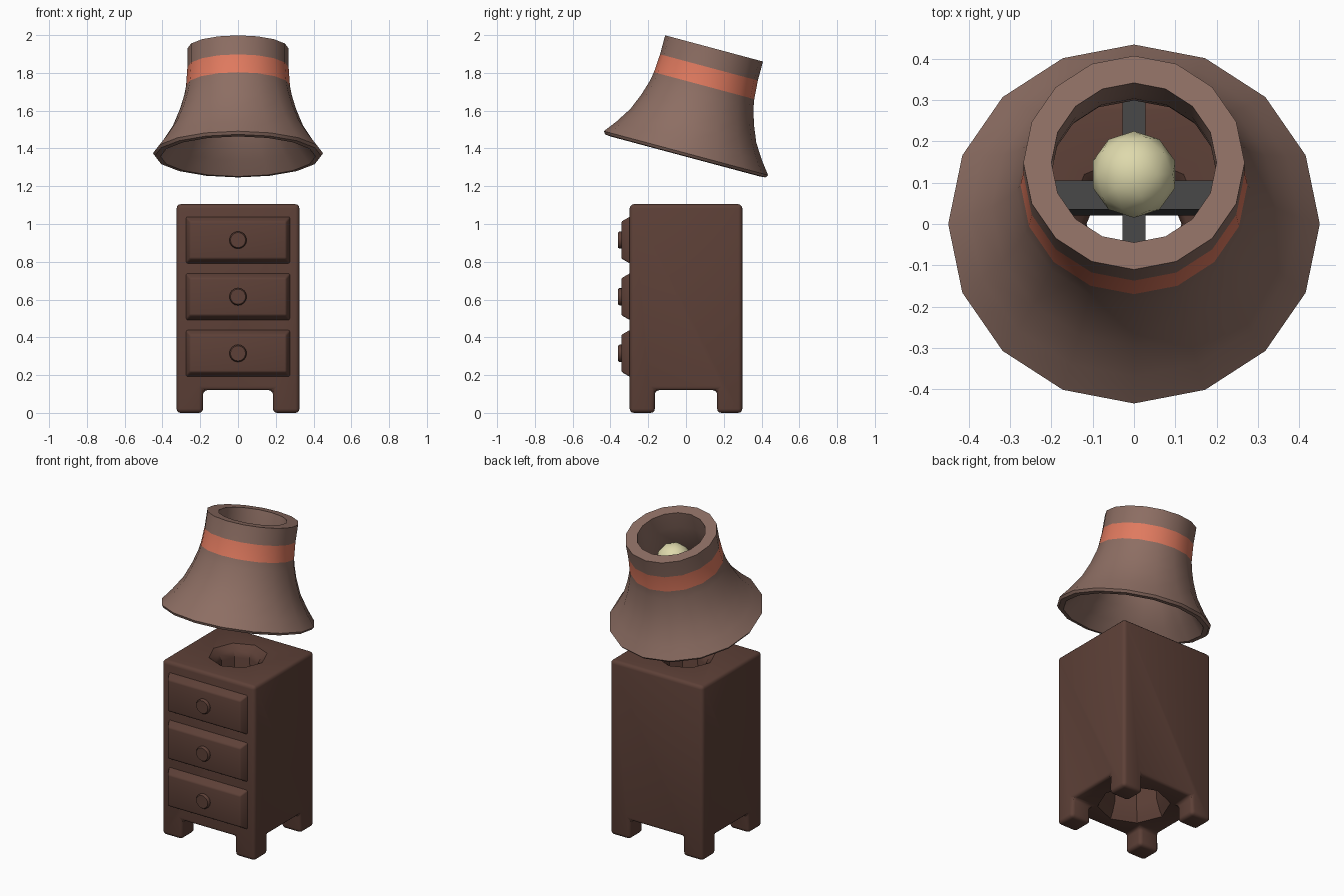
import bpy, bmesh, math
from mathutils import Matrix, Vector

if "Cube" in bpy.data.objects:
    bpy.data.objects.remove(bpy.data.objects["Cube"])


def material(name, hex_code):
    rgb = [int(hex_code[i:i + 2], 16) / 255 for i in (0, 2, 4)]
    m = bpy.data.materials.new(name)
    m.diffuse_color = [((c + 0.055) / 1.055) ** 2.4 if c > 0.04 else c / 12.92 for c in rgb] + [1]
    m.use_nodes = True
    m.node_tree.nodes["Principled BSDF"].inputs["Base Color"].default_value = m.diffuse_color
    return m


dark_wood = material("dark_wood", "5D4037")
shade_brown = material("shade_brown", "8D6E63")
band_orange = material("band_orange", "E07A5F")
bulb_cream = material("bulb_cream", "DED9AC")
metal_grey = material("metal_grey", "424242")


def finish(name, bm, mats, angle=35, matrix=None):
    bmesh.ops.recalc_face_normals(bm, faces=bm.faces)
    mesh = bpy.data.meshes.new(name)
    bm.to_mesh(mesh)
    bm.free()
    for m in mats:
        mesh.materials.append(m)
    mesh.shade_smooth()
    mesh.set_sharp_from_angle(angle=math.radians(angle))
    ob = bpy.data.objects.new(name, mesh)
    bpy.context.collection.objects.link(ob)
    if matrix:
        ob.matrix_world = matrix
    return ob


def lathe(profile, sides, closed=False):
    """Revolve (radius, height) points; open profiles get flat caps."""
    bm = bmesh.new()
    rings = [[bm.verts.new((r * math.cos(2 * math.pi * i / sides),
                            r * math.sin(2 * math.pi * i / sides), h))
              for i in range(sides)] for r, h in profile]
    pairs = list(zip(rings, rings[1:]))
    if closed:
        pairs.append((rings[-1], rings[0]))
    else:
        bm.faces.new(rings[0])
        bm.faces.new(rings[-1])
    for a, b in pairs:
        for i in range(sides):
            j = (i + 1) % sides
            bm.faces.new((a[i], a[j], b[j], b[i]))
    return bm


def box(size, centre=(0, 0, 0)):
    bm = bmesh.new()
    bmesh.ops.create_cube(bm, size=1, matrix=Matrix.Translation(centre) @ Matrix.Diagonal((*size, 1)))
    return bm


def bevel(bm, width, segments):
    edges = [e for e in bm.edges if len(e.link_faces) == 2 and e.calc_face_angle(0) > 0.5]
    bmesh.ops.bevel(bm, geom=edges, offset=width, segments=segments, profile=0.5,
                    affect='EDGES', clamp_overlap=True)


# Cabinet: a block with four corner legs, made from the outer sides of filled cells
xs, ys, zs = [-0.325, -0.185, 0.185, 0.325], [-0.298, -0.165, 0.165, 0.298], [0, 0.12, 1.105]
cells = {(i, j, k) for i in range(3) for j in range(3) for k in range(2)
         if k == 1 or (i != 1 and j != 1)}
bm = bmesh.new()
for c in cells:
    for axis in range(3):
        for side in (0, 1):
            n = list(c)
            n[axis] += 2 * side - 1
            if tuple(n) in cells:
                continue
            u, v = [a for a in range(3) if a != axis]
            quad = []
            for du, dv in ((0, 0), (1, 0), (1, 1), (0, 1)):
                p = list(c)
                p[axis] += side
                p[u] += du
                p[v] += dv
                quad.append(bm.verts.new((xs[p[0]], ys[p[1]], zs[p[2]])))
            bm.faces.new(quad)
bmesh.ops.remove_doubles(bm, verts=bm.verts, dist=0.0001)
bmesh.ops.recalc_face_normals(bm, faces=bm.faces)
bmesh.ops.dissolve_limit(bm, angle_limit=0.02, verts=bm.verts, edges=bm.edges)
bevel(bm, 0.022, 3)
cabinet = finish("cabinet", bm, [dark_wood])

# Eight-sided shaft running down through the cabinet
cutter = finish("shaft_cutter", lathe([(0.23, 0.05), (0.21, 0.12), (0.19, 0.16), (0.17, 0.22),
                                       (0.115, 1.04), (0.13, 1.075), (0.17, 1.105),
                                       (0.19, 1.12)], 8), [dark_wood])
cutter.hide_render = True
mod = cabinet.modifiers.new("shaft", 'BOOLEAN')
mod.operation = 'DIFFERENCE'
mod.solver = 'EXACT'
mod.object = cutter
bpy.context.view_layer.objects.active = cabinet
bpy.ops.object.modifier_apply(modifier=mod.name)
bpy.data.objects.remove(cutter)
cabinet.data.set_sharp_from_angle(angle=math.radians(35))

# Three drawers with chamfered fronts and round knobs
for n, z in enumerate((0.315, 0.615, 0.915)):
    bm = box((0.565, 0.06, 0.265), (0, -0.312, z))
    for v in bm.verts:
        if v.co.y < -0.33:
            v.co.x *= 0.9
            v.co.z = z + (v.co.z - z) * 0.74
    # Straight lip at the back before the slope begins
    bevel(bm, 0.008, 2)
    finish(f"drawer_{n + 1}", bm, [dark_wood])
    knob = lathe([(0.04, 0), (0.046, 0.006), (0.046, 0.022), (0.04, 0.03)], 16)
    finish(f"knob_{n + 1}", knob, [dark_wood], 50,
           Matrix.Translation((0, -0.33, z)) @ Matrix.Rotation(math.radians(90), 4, 'X'))

# Tilted frame shared by the lampshade and its spider
tilt = Matrix.Translation((0, 0, 1.375)) @ Matrix.Rotation(math.radians(-15), 4, 'X')

# Lampshade: thick flared shell with an orange band on the outside
outer = [(0.45, 0), (0.40, 0.065), (0.345, 0.15), (0.308, 0.24), (0.284, 0.32), (0.275, 0.37),
         (0.268, 0.47), (0.268, 0.574)]
inner = [(0.20, 0.574), (0.20, 0.47), (0.207, 0.40), (0.224, 0.32), (0.25, 0.23),
         (0.295, 0.135), (0.35, 0.055), (0.41, -0.018), (0.44, -0.015)]
bm = lathe(outer + inner, 16, closed=True)
for f in bm.faces:
    c = f.calc_center_median()
    if 0.37 < c.z < 0.47 and Vector((c.x, c.y)).length > 0.245:
        f.material_index = 1
finish("lampshade", bm, [shade_brown, band_orange], 40, tilt)

# Crossed bars carrying the bulb
finish("cross_bar", box((0.50, 0.072, 0.058), (0, 0, 0.243)), [metal_grey], 35, tilt)
finish("long_bar", box((0.056, 0.50, 0.056), (0, 0, 0.242)), [metal_grey], 35, tilt)

# Bulb
bm = bmesh.new()
bmesh.ops.create_icosphere(bm, subdivisions=2, radius=0.105)
finish("bulb", bm, [bulb_cream], 60, Matrix.Translation((0, 0.12, 1.755)))
